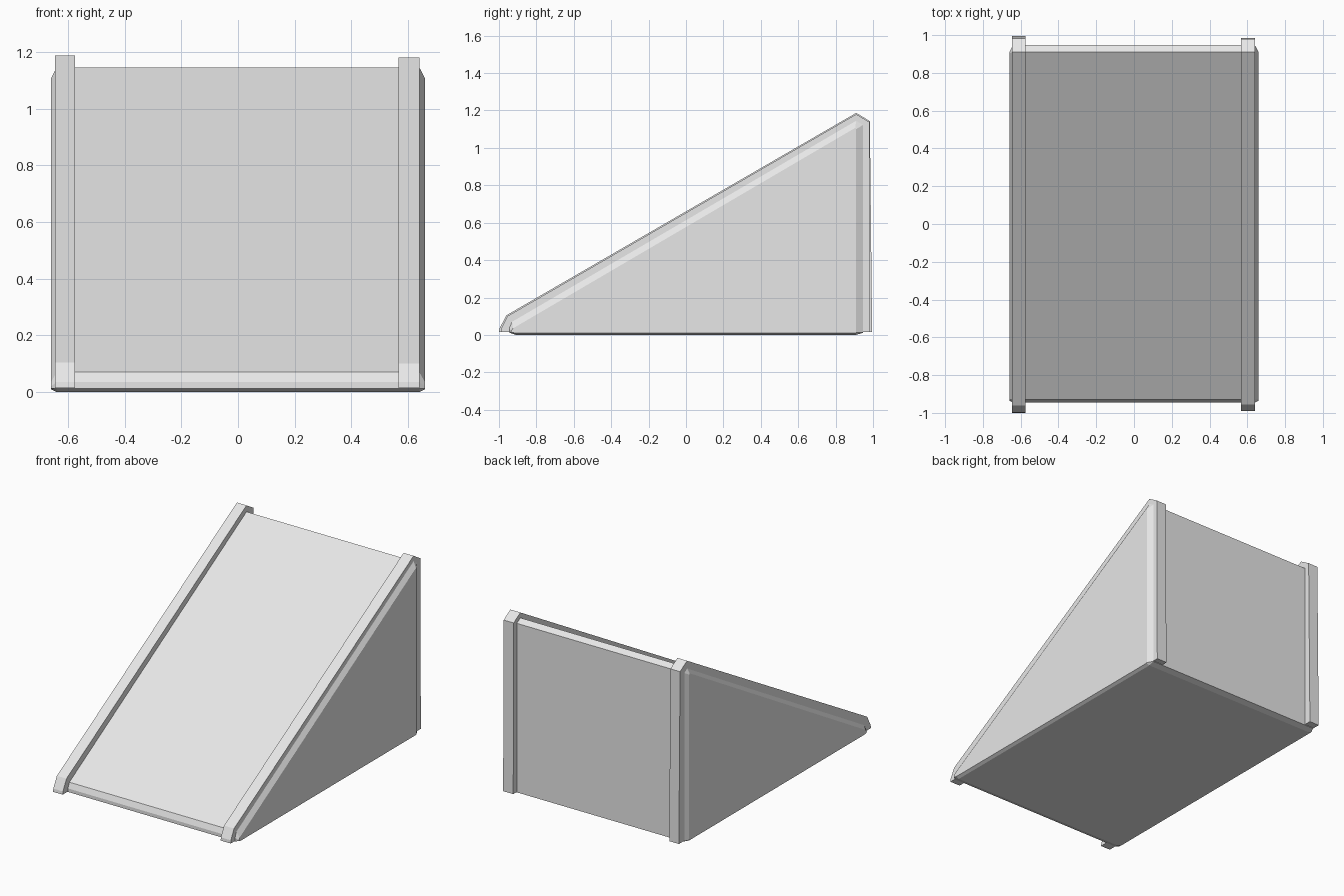
import bpy
import bmesh

cube = bpy.data.objects.get("Cube")
if cube:
    bpy.data.objects.remove(cube, do_unlink=True)

# Single plain grey
grey = bpy.data.materials.new("light_grey")
grey.use_nodes = True
colour = (0.8, 0.8, 0.8, 1)
grey.diffuse_color = colour
grey.node_tree.nodes["Principled BSDF"].inputs["Base Color"].default_value = colour


def loft(name, sections):
    """Join matching (y, z) profiles placed at successive x positions."""
    bm = bmesh.new()
    rings = [[bm.verts.new((x, y, z)) for y, z in profile] for x, profile in sections]
    for a, b in zip(rings, rings[1:]):
        for i in range(len(a)):
            j = (i + 1) % len(a)
            bm.faces.new((a[i], a[j], b[j], b[i]))
    bm.faces.new(rings[0])
    bm.faces.new(rings[-1])
    bmesh.ops.recalc_face_normals(bm, faces=bm.faces)
    mesh = bpy.data.meshes.new(name)
    bm.to_mesh(mesh)
    bm.free()
    mesh.materials.append(grey)
    obj = bpy.data.objects.new(name, mesh)
    bpy.context.collection.objects.link(obj)
    return obj


# Wedge body with chamfered edges
full = [(-0.91, 0), (-0.945, 0.012), (-0.945, 0.035), (-0.93, 0.07),
        (0.91, 1.145), (0.947, 1.123), (0.947, 0.012), (0.91, 0)]
inset = [(-0.91, 0.01), (-0.93, 0.013), (-0.935, 0.02), (-0.925, 0.035),
         (0.905, 1.107), (0.91, 1.1), (0.91, 0.013), (0.905, 0.01)]
loft("ramp_body", [(-0.66, inset), (-0.64, full), (0.64, full), (0.66, inset)])

# Raised edge rails running over the slope and down the back
right_profile = [(-1, 0.015), (-0.997, 0.035), (-0.96, 0.105), (0.91, 1.187),
                 (0.983, 1.143), (0.995, 0.015)]
left_profile = [(-0.99, 0.015), (-0.988, 0.035), (-0.955, 0.1), (0.91, 1.18),
                (0.98, 1.138), (0.985, 0.015)]
loft("right_rail", [(-0.645, right_profile), (-0.575, right_profile)])
loft("left_rail", [(0.567, left_profile), (0.64, left_profile)])
